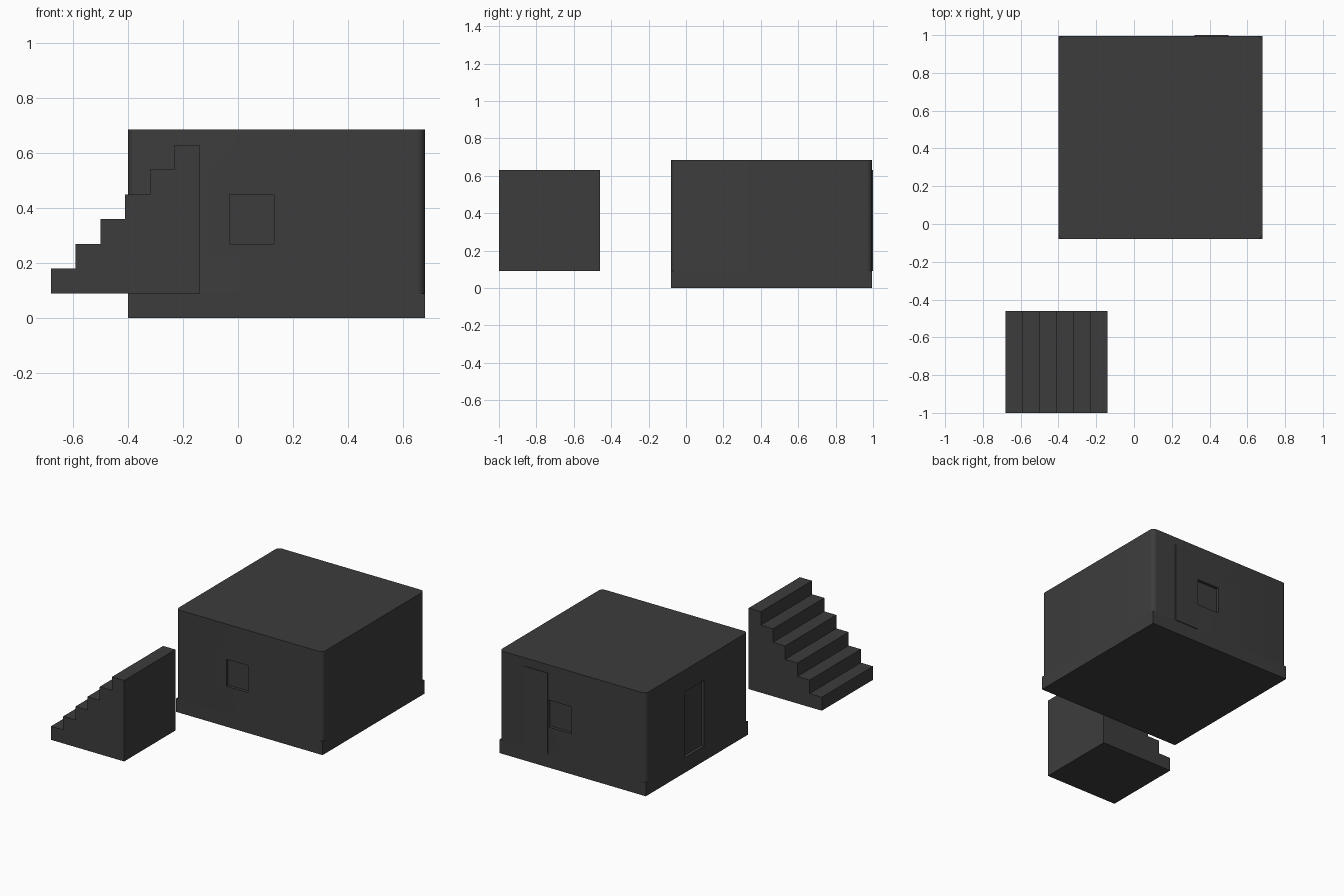
import bpy
import bmesh
from mathutils import Vector

if "Cube" in bpy.data.objects:
    bpy.data.objects.remove(bpy.data.objects["Cube"], do_unlink=True)

# One dark stone colour throughout
stone = bpy.data.materials.new("dark_grey")
stone.use_nodes = True
GREY = (0.046, 0.046, 0.046, 1)
stone.diffuse_color = GREY
stone.node_tree.nodes["Principled BSDF"].inputs["Base Color"].default_value = GREY


def finish(name, bm):
    bmesh.ops.recalc_face_normals(bm, faces=bm.faces)
    mesh = bpy.data.meshes.new(name)
    bm.to_mesh(mesh)
    bm.free()
    mesh.materials.append(stone)
    obj = bpy.data.objects.new(name, mesh)
    bpy.context.collection.objects.link(obj)
    return obj


def box(name, low, high, corner=0):
    """Box between two corners, with optional rounded upright edges."""
    low, high = Vector(low), Vector(high)
    bm = bmesh.new()
    bmesh.ops.create_cube(bm, size=1)
    bmesh.ops.scale(bm, vec=high - low, verts=bm.verts)
    bmesh.ops.translate(bm, vec=(low + high) / 2, verts=bm.verts)
    if corner:
        upright = [e for e in bm.edges
                   if abs(e.verts[0].co.z - e.verts[1].co.z) > 0.01]
        bmesh.ops.bevel(bm, geom=upright, offset=corner, segments=6,
                        profile=0.5, affect='EDGES')
    return finish(name, bm)


def activate(obj):
    bpy.ops.object.select_all(action='DESELECT')
    obj.select_set(True)
    bpy.context.view_layer.objects.active = obj


def recess(target, low, high):
    """Cut a shallow box-shaped niche."""
    cutter = box("niche_cutter", low, high)
    cutter.hide_render = True
    mod = target.modifiers.new("niche", 'BOOLEAN')
    mod.operation = 'DIFFERENCE'
    mod.solver = 'EXACT'
    mod.object = cutter
    activate(target)
    bpy.ops.object.modifier_apply(modifier=mod.name)
    bpy.data.objects.remove(cutter, do_unlink=True)


# House: square base slab and walls with rounded corners
LEFT, RIGHT, FRONT, BACK = -0.40, 0.68, -0.08, 0.995
STEP, ROOF, DEPTH = 0.09, 0.685, 0.02
box("base_slab", (LEFT, FRONT, 0), (RIGHT, BACK, STEP))
walls = box("house_walls", (LEFT, FRONT, STEP), (RIGHT, BACK, ROOF), corner=0.03)

# Window niches front and back, door niche on the side
recess(walls, (-0.03, FRONT - 0.1, 0.27), (0.13, FRONT + DEPTH, 0.45))
recess(walls, (0.15, BACK - DEPTH, 0.27), (0.32, BACK + 0.1, 0.45))
recess(walls, (LEFT - 0.1, 0.38, 0.10), (LEFT + DEPTH, 0.58, 0.54))
activate(walls)
bpy.ops.object.shade_smooth_by_angle()

# Thin panel on the back wall
box("back_panel", (0.32, BACK - 0.004, STEP), (0.50, 1.0, 0.63))

# Staircase: stepped side profile extruded across its width
START, COUNT = -0.68, 6
profile = [(START, STEP)]
for i in range(COUNT):
    height = STEP * (i + 2)
    profile += [(START + i * STEP, height), (START + (i + 1) * STEP, height)]
profile.append((START + COUNT * STEP, STEP))
bm = bmesh.new()
side = bm.faces.new([bm.verts.new((x, -1, z)) for x, z in profile])
swept = bmesh.ops.extrude_face_region(bm, geom=[side])
moved = [v for v in swept["geom"] if isinstance(v, bmesh.types.BMVert)]
bmesh.ops.translate(bm, vec=(0, COUNT * STEP, 0), verts=moved)
finish("staircase", bm)
